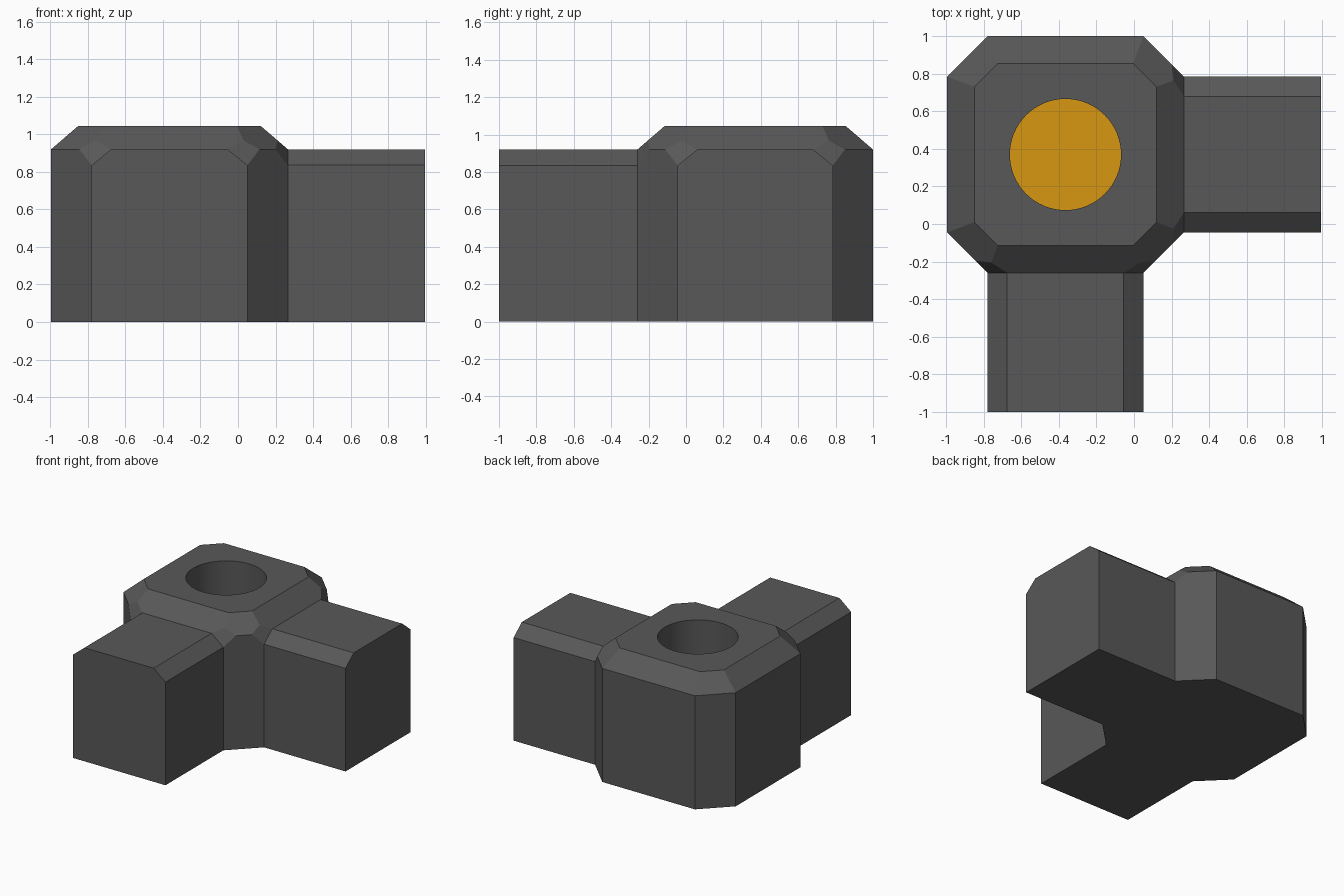
import bpy, bmesh
from mathutils import Vector

if "Cube" in bpy.data.objects:
    bpy.data.objects.remove(bpy.data.objects["Cube"])

CX, CY = -0.365, 0.37              # centre of the corner block
HALF, FLAT = 0.63, 0.415           # block half width, half length of its flat sides
SHOULDER, TOP, FLOOR = 0.92, 1.045, 0.15


def material(name, rgb):
    m = bpy.data.materials.new(name)
    m.diffuse_color = (*rgb, 1)
    m.use_nodes = True
    m.node_tree.nodes["Principled BSDF"].inputs["Base Color"].default_value = m.diffuse_color
    return m


def ring(bm, h, f, z):
    pts = [(-f, -h), (f, -h), (h, -f), (h, f), (f, h), (-f, h), (-h, f), (-h, -f)]
    return [bm.verts.new((x, y, z)) for x, y in pts]


grey = material("dark grey", (0.098, 0.098, 0.098))
orange = material("orange", (0.68, 0.31, 0.006))

# Octagonal block with sloping shoulders
bm = bmesh.new()
rings = [ring(bm, HALF, FLAT, 0), ring(bm, HALF, FLAT, SHOULDER), ring(bm, 0.485, 0.36, TOP)]
bm.faces.new(rings[0][::-1])
bm.faces.new(rings[2])
for a, b in zip(rings, rings[1:]):
    for i in range(8):
        j = (i + 1) % 8
        bm.faces.new((a[i], a[j], b[j], b[i]))

# Kite-shaped chamfers on the block corners beside each arm
corner = [Vector((-FLAT, -HALF, 0.835)), Vector((-0.48, -0.565, SHOULDER)),
          Vector((-0.31, -HALF, SHOULDER))]
for swap in (False, True):
    for side in (1, -1):
        p = [Vector((v.x * side, v.y, v.z)) for v in corner]
        if swap:
            p = [Vector((-v.y, -v.x, v.z)) for v in p]
        n = (p[1] - p[0]).cross(p[2] - p[0]).normalized()
        if n.dot(Vector((0, 0, 0.5)) - p[0]) > 0:
            n = -n
        cut = bmesh.ops.bisect_plane(bm, geom=bm.verts[:] + bm.edges[:] + bm.faces[:],
                                     dist=1e-5, plane_co=p[0], plane_no=n, clear_outer=True)
        edges = [e for e in cut["geom_cut"] if isinstance(e, bmesh.types.BMEdge)]
        bmesh.ops.holes_fill(bm, edges=edges, sides=0)

# Arms drawn out of the front and right walls
for direction, length in ((Vector((0, -1, 0)), 0.74), (Vector((1, 0, 0)), 0.73)):
    bm.normal_update()
    wall = max(bm.faces, key=lambda f: (f.normal.dot(direction) > 0.99) * f.calc_area())
    new = bmesh.ops.extrude_discrete_faces(bm, faces=[wall])["faces"][0]
    bmesh.ops.translate(bm, verts=new.verts[:], vec=direction * length)

bmesh.ops.translate(bm, verts=bm.verts[:], vec=(CX, CY, 0))
bmesh.ops.recalc_face_normals(bm, faces=bm.faces[:])
mesh = bpy.data.meshes.new("corner_connector")
bm.to_mesh(mesh)
bm.free()
body = bpy.data.objects.new("corner_connector", mesh)
bpy.context.collection.objects.link(body)
mesh.materials.append(grey)
mesh.materials.append(orange)

# Round socket bored from the top
bpy.ops.mesh.primitive_cylinder_add(vertices=64, radius=0.296, depth=2,
                                    location=(CX, CY, FLOOR + 1))
cutter = bpy.context.object
cutter.name = "socket_cutter"
cutter.hide_render = True
mod = body.modifiers.new("socket", 'BOOLEAN')
mod.operation, mod.solver, mod.object = 'DIFFERENCE', 'EXACT', cutter
bpy.ops.object.select_all(action='DESELECT')
body.select_set(True)
bpy.context.view_layer.objects.active = body
bpy.ops.object.modifier_apply(modifier=mod.name)
bpy.data.objects.remove(cutter)
bpy.ops.object.shade_smooth_by_angle(angle=0.2)

# Orange socket floor
for f in body.data.polygons:
    f.material_index = int(f.normal.z > 0.9 and f.center.z < 0.5)
